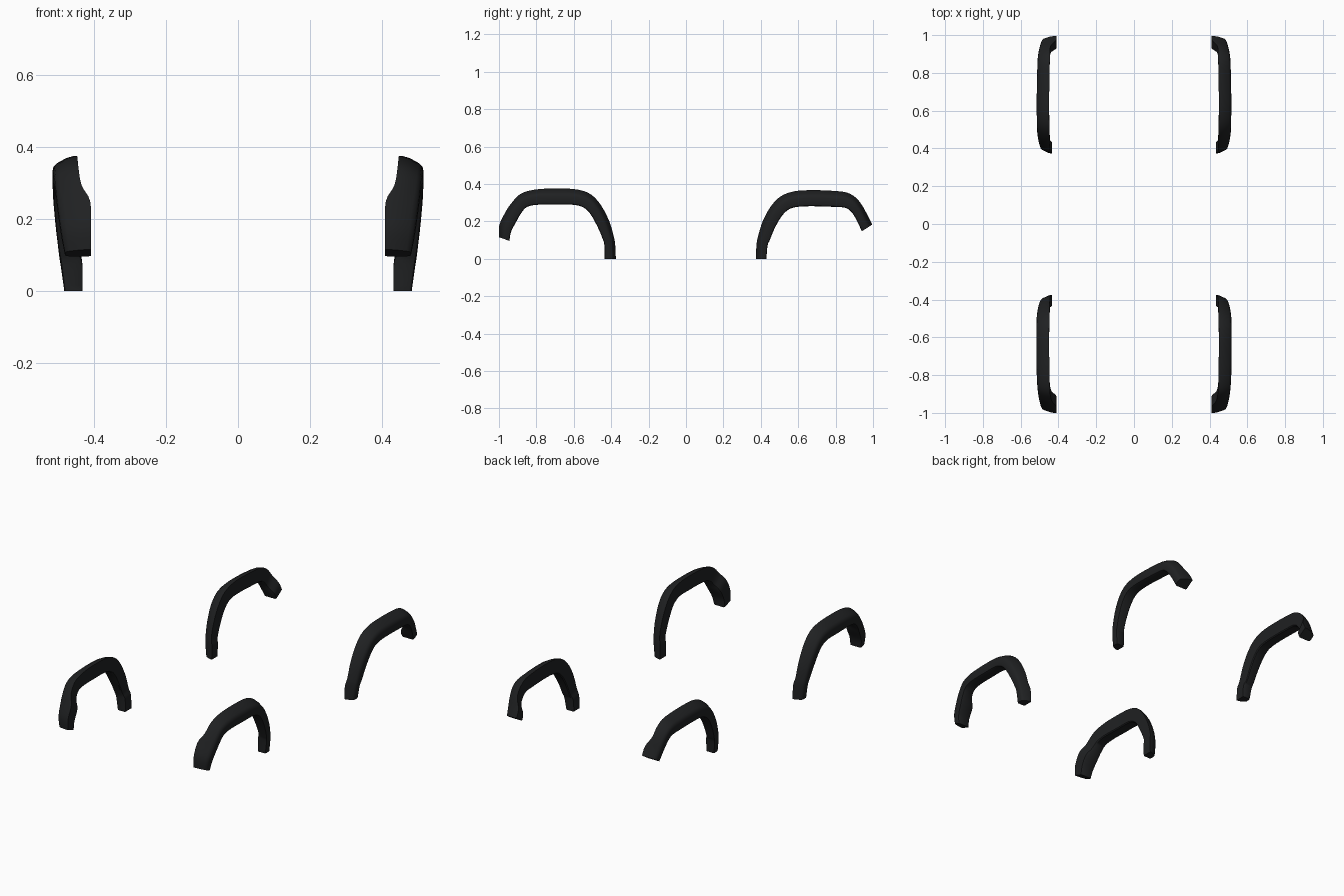
import bpy, bmesh

mat = bpy.data.materials.new("black_plastic")
mat.diffuse_color = (0.014, 0.015, 0.016, 1)

# Cross-section: (0 inboard .. 1 outboard, 0 wheel side .. 1 outer rim)
SECTION = [(0, 1), (0.12, 1), (0.45, 0.92), (0.82, 0.76), (0.95, 0.66), (1, 0.5),
           (1, 0.16), (0.95, 0.04), (0.85, 0), (0.08, 0), (0, 0.06)]

# Stations: outer y, outer z, inner y, inner z, inboard x, outboard x
FRONT = [(-1.0, .115, -.944, .096, .41, .482), (-.998, .18, -.935, .145, .41, .492),
         (-.965, .25, -.905, .203, .412, .501), (-.935, .295, -.882, .243, .436, .506),
         (-.885, .347, -.85, .277, .445, .511), (-.80, .371, -.79, .289, .447, .515),
         (-.68, .376, -.68, .289, .449, .517), (-.58, .37, -.595, .288, .449, .517),
         (-.51, .345, -.545, .272, .448, .516), (-.455, .287, -.51, .238, .447, .514),
         (-.41, .2, -.47, .165, .446, .507), (-.388, .125, -.445, .105, .444, .499),
         (-.379, .08, -.437, .075, .434, .494), (-.375, 0, -.435, 0, .433, .484)]
REAR = [(.373, 0, .43, 0, .433, .484), (.377, .075, .436, .07, .434, .494),
        (.385, .12, .448, .1, .444, .499), (.41, .2, .475, .165, .446, .506),
        (.45, .275, .512, .228, .447, .512), (.505, .333, .55, .264, .448, .514),
        (.58, .361, .60, .278, .449, .515), (.68, .367, .68, .281, .449, .515),
        (.79, .363, .78, .278, .447, .513), (.86, .354, .845, .274, .446, .511),
        (.91, .325, .878, .257, .445, .508), (.945, .28, .905, .22, .44, .502),
        (.972, .23, .925, .18, .413, .496), (.996, .183, .94, .147, .41, .489)]


def spline(stations, steps=4):
    """Catmull-Rom interpolation through the stations."""
    out = []
    n = len(stations)
    for i in range(n - 1):
        a, b, c, d = (stations[min(max(k, 0), n - 1)] for k in range(i - 1, i + 3))
        for s in range(steps):
            t = s / steps
            out.append([0.5 * (2 * q + (r - p) * t + (2 * p - 5 * q + 4 * r - w) * t * t
                               + (3 * q - p - 3 * r + w) * t ** 3)
                        for p, q, r, w in zip(a, b, c, d)])
    return out + [stations[-1]]


def wheel_arch(name, stations):
    bm = bmesh.new()
    rings = []
    for yo, zo, yi, zi, x0, x1 in spline(stations):
        rings.append([bm.verts.new((x0 + (x1 - x0) * u, yi + (yo - yi) * v,
                                    max(0, zi + (zo - zi) * v))) for u, v in SECTION])
    n = len(SECTION)
    for a, b in zip(rings, rings[1:]):
        for j in range(n):
            k = (j + 1) % n
            bm.faces.new((a[j], a[k], b[k], b[j]))
    # End caps
    bm.faces.new(rings[0])
    bm.faces.new(rings[-1])
    bmesh.ops.recalc_face_normals(bm, faces=bm.faces)
    me = bpy.data.meshes.new(name)
    bm.to_mesh(me)
    bm.free()
    ob = bpy.data.objects.new(name, me)
    bpy.context.collection.objects.link(ob)
    me.materials.append(mat)
    # Left side by mirroring
    m = ob.modifiers.new("mirror", 'MIRROR')
    m.use_axis[0] = True
    bpy.ops.object.select_all(action='DESELECT')
    ob.select_set(True)
    bpy.context.view_layer.objects.active = ob
    bpy.ops.object.shade_smooth_by_angle(angle=0.7)


wheel_arch("front_fender_flares", FRONT)
wheel_arch("rear_fender_flares", REAR)
